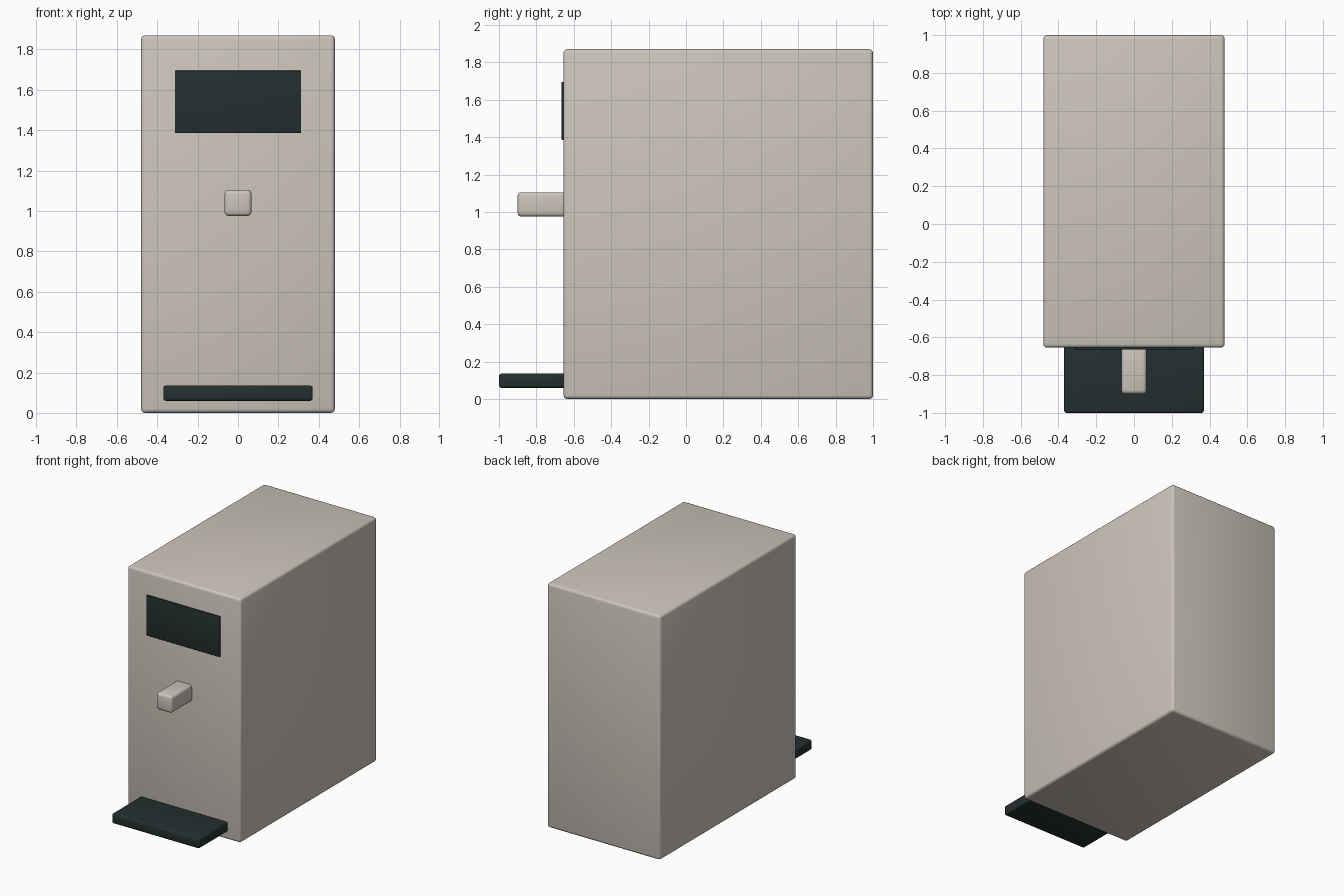
import bpy
import bmesh
from mathutils import Vector

cube = bpy.data.objects.get("Cube")
if cube:
    bpy.data.objects.remove(cube, do_unlink=True)


def make_material(name, rgb, roughness):
    mat = bpy.data.materials.new(name)
    mat.use_nodes = True
    mat.diffuse_color = (*rgb, 1)
    shader = mat.node_tree.nodes["Principled BSDF"]
    shader.inputs["Base Color"].default_value = (*rgb, 1)
    shader.inputs["Roughness"].default_value = roughness
    return mat


def rounded_box(name, low, high, bevel, mat):
    """Box between two corners, with softened edges."""
    low, high = Vector(low), Vector(high)
    bm = bmesh.new()
    bmesh.ops.create_cube(bm, size=1)
    for v in bm.verts:
        v.co = (low + high) / 2 + v.co * (high - low)
    for face in bm.faces:
        face.smooth = True
    mesh = bpy.data.meshes.new(name)
    bm.to_mesh(mesh)
    bm.free()
    mesh.materials.append(mat)
    obj = bpy.data.objects.new(name, mesh)
    bpy.context.collection.objects.link(obj)
    mod = obj.modifiers.new("soft_edges", "BEVEL")
    mod.width = bevel
    mod.segments = 3
    return obj


beige = make_material("warm_beige", (0.61, 0.56, 0.50), 0.5)
dark = make_material("dark_slate", (0.018, 0.029, 0.029), 0.5)

# Main housing
rounded_box("housing", (-0.48, -0.655, 0), (0.48, 1, 1.87), 0.02, beige)

# Display panel, slightly proud of the front
rounded_box("display", (-0.312, -0.665, 1.385), (0.312, -0.635, 1.695), 0.003, dark)

# Spout
rounded_box("spout", (-0.067, -0.90, 0.975), (0.067, -0.63, 1.105), 0.02, beige)

# Drip tray
rounded_box("drip_tray", (-0.37, -1, 0.06), (0.37, -0.63, 0.135), 0.012, dark)
